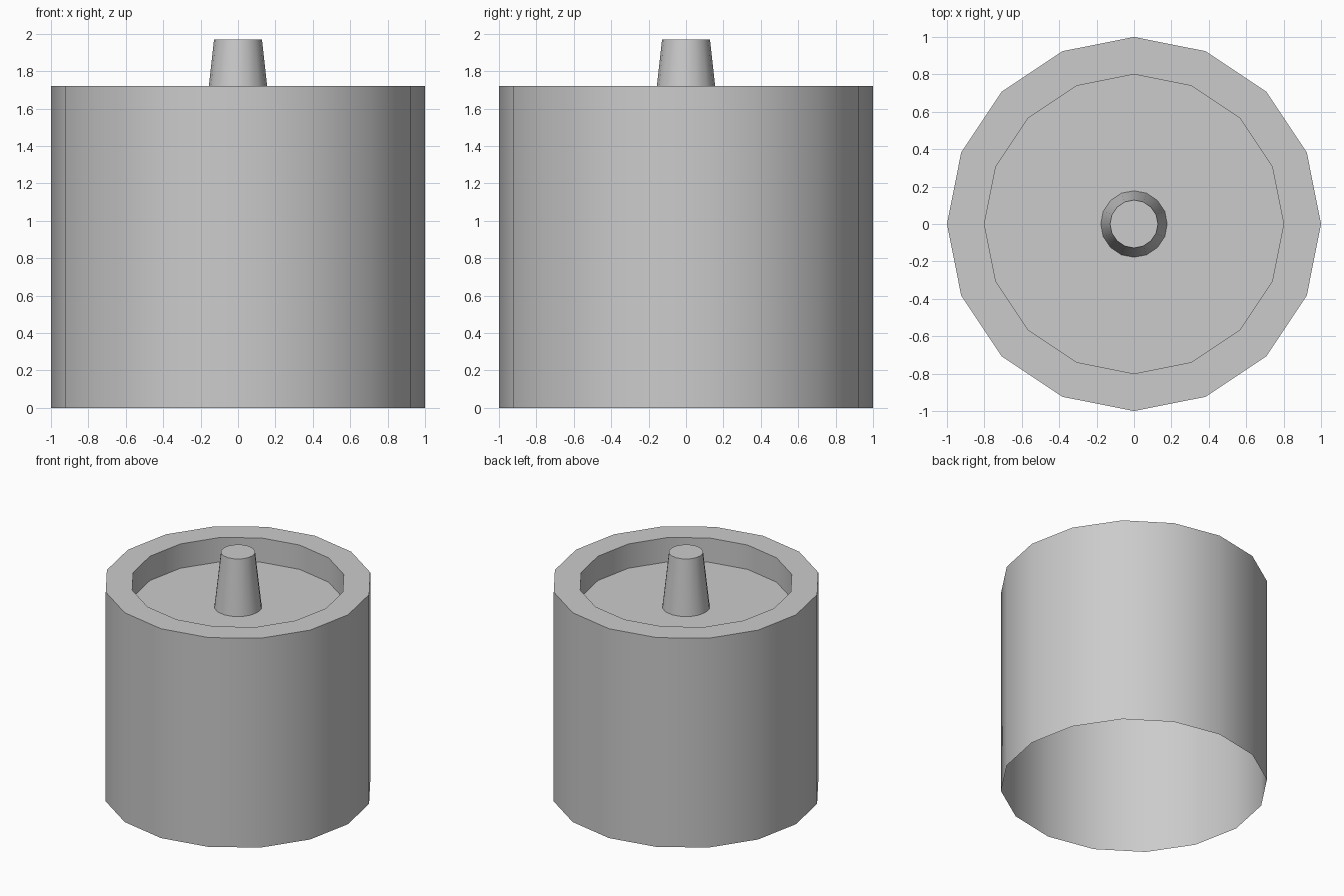
import bpy
import bmesh
from math import cos, sin, tau, radians

if "Cube" in bpy.data.objects:
    bpy.data.objects.remove(bpy.data.objects["Cube"])

SIDES = 16


def lathe(name, profile):
    """Revolve a (radius, z) profile about z and cap its last ring."""
    bm = bmesh.new()
    rings = [[bm.verts.new((r * cos(tau * i / SIDES), r * sin(tau * i / SIDES), z))
              for i in range(SIDES)] for r, z in profile]
    for a, b in zip(rings, rings[1:]):
        for i in range(SIDES):
            j = (i + 1) % SIDES
            bm.faces.new((a[i], a[j], b[j], b[i]))
    bm.faces.new(rings[-1])
    mesh = bpy.data.meshes.new(name)
    bm.to_mesh(mesh)
    bm.free()
    obj = bpy.data.objects.new(name, mesh)
    bpy.context.collection.objects.link(obj)
    bpy.ops.object.select_all(action='DESELECT')
    obj.select_set(True)
    bpy.context.view_layer.objects.active = obj
    bpy.ops.object.shade_smooth_by_angle(angle=radians(30))
    return obj


# Drum: open-bottomed wall, flat rim and recessed floor
lathe("drum_body", [(1.0, 0), (1.0, 1.72), (0.8, 1.72), (0.8, 1.52)])

# Tapered peg rising from the recessed floor
lathe("center_peg", [(0.178, 1.52), (0.128, 1.97)])
